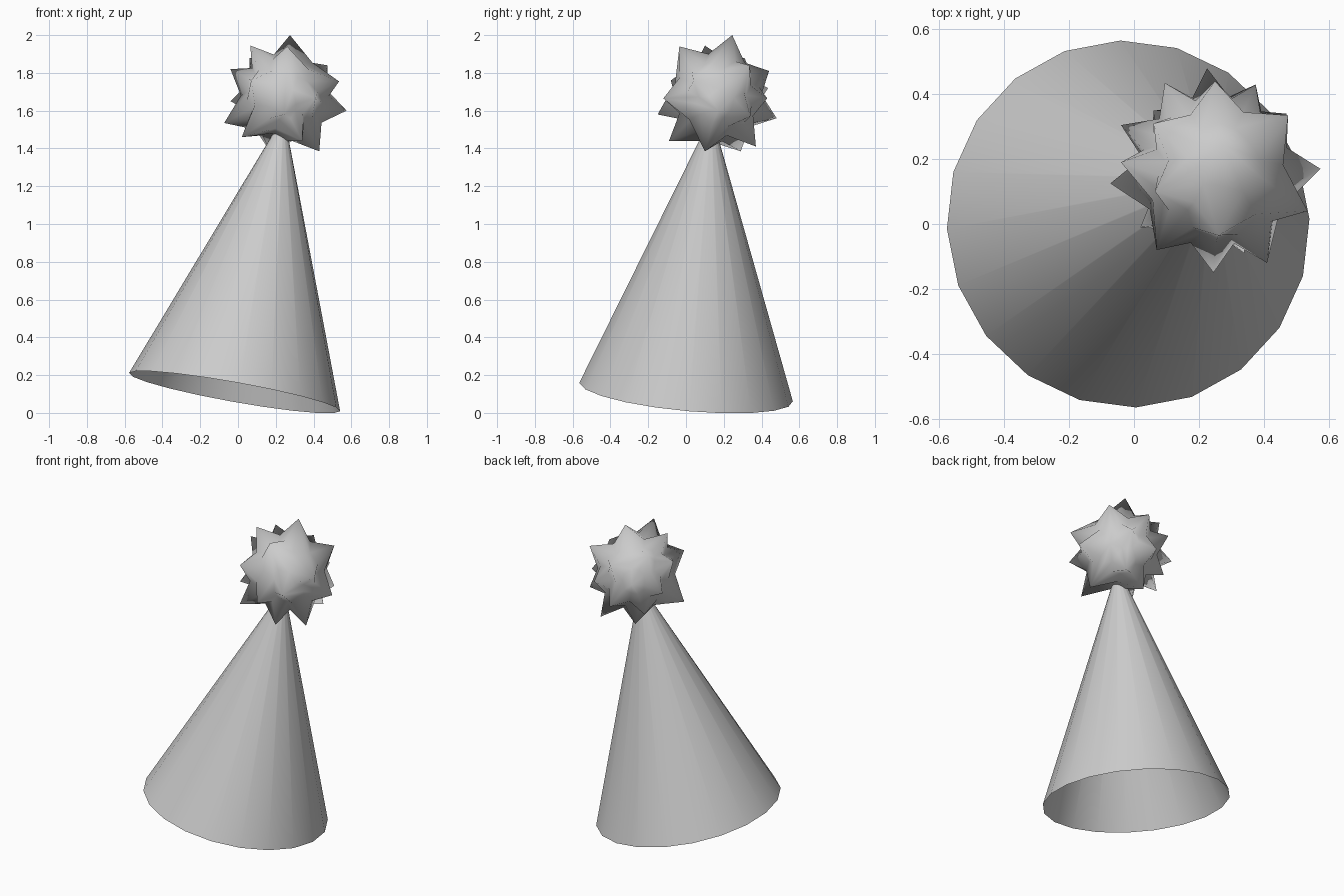
import bpy
import bmesh
import math
from mathutils import Vector, Matrix

default_cube = bpy.data.objects.get("Cube")
if default_cube:
    bpy.data.objects.remove(default_cube, do_unlink=True)

# One plain grey for the whole hat
grey = bpy.data.materials.new("plain_grey")
grey.use_nodes = True
colour = (0.6, 0.6, 0.6, 1)
grey.diffuse_color = colour
for node in grey.node_tree.nodes:
    if node.type == 'BSDF_PRINCIPLED':
        node.inputs["Base Color"].default_value = colour


def finish(bm, name):
    """Turn a bmesh into a smooth shaded object with the grey material."""
    bmesh.ops.recalc_face_normals(bm, faces=bm.faces)
    for face in bm.faces:
        face.smooth = True
    mesh = bpy.data.meshes.new(name)
    bm.to_mesh(mesh)
    bm.free()
    mesh.materials.append(grey)
    obj = bpy.data.objects.new(name, mesh)
    bpy.context.scene.collection.objects.link(obj)
    return obj


# Leaning open cone, its narrow end hidden in the ball
base_centre = Vector((-0.018, 0, 0.11))
cone_top = Vector((0.235, 0.132, 1.525))
axis = cone_top - base_centre
bm = bmesh.new()
bmesh.ops.create_cone(bm, cap_ends=False, segments=20, radius1=0.568,
                      radius2=0.02, depth=axis.length)
lean = Vector((0, 0, 1)).rotation_difference(axis).to_matrix().to_4x4()
place = Matrix.Translation((base_centre + cone_top) / 2) @ lean
bm.transform(place @ Matrix.Rotation(math.radians(2), 4, 'Z'))
finish(bm, "hat_cone")

# Tips of the spiky ball
ball_centre = Vector((0.25, 0.165, 1.67))
valley_radius, ridge_radius = 0.21, 0.235
tips = [
    # upper ring
    (0.275, 0.245, 2.0), (0.065, 0.1, 1.945), (0.26, -0.035, 1.94),
    (0.475, 0.335, 1.84), (0.06, 0.31, 1.88), (-0.04, 0.19, 1.82),
    (0.25, 0.44, 1.81), (0.07, -0.08, 1.76), (0.535, 0.04, 1.755),
    # middle ring
    (0.095, 0.435, 1.72), (0.375, 0.43, 1.665), (0.41, -0.12, 1.665),
    (-0.04, 0.305, 1.65), (0.575, 0.17, 1.6), (0.245, -0.15, 1.58),
    (0.47, 0.34, 1.57), (0.225, 0.48, 1.56), (-0.073, 0.125, 1.535),
    # lower ring
    (0.06, 0.35, 1.5), (0.02, -0.01, 1.46), (0.34, -0.09, 1.44),
    (0.37, 0.37, 1.41), (0.43, 0.1, 1.385), (0.17, 0.29, 1.385),
]
offsets = [Vector(tip) - ball_centre for tip in tips]

# Neighbouring tips come from the hull of their directions
hull = bmesh.new()
for offset in offsets:
    hull.verts.new(offset.normalized())
bmesh.ops.convex_hull(hull, input=hull.verts)

# Each hull triangle becomes a valley point joined to tips and ridge points
bm = bmesh.new()
tip_verts = {}
for vert in hull.verts:
    nearest = max(offsets, key=lambda o: o.normalized().dot(vert.co))
    tip_verts[vert] = bm.verts.new(ball_centre + nearest)
ridge_verts = {}
for edge in hull.edges:
    middle = (edge.verts[0].co + edge.verts[1].co).normalized()
    ridge_verts[edge] = bm.verts.new(ball_centre + middle * ridge_radius)
for face in hull.faces:
    direction = face.calc_center_median().normalized()
    valley = bm.verts.new(ball_centre + direction * valley_radius)
    for edge in face.edges:
        for end in edge.verts:
            bm.faces.new((tip_verts[end], ridge_verts[edge], valley))
hull.free()
finish(bm, "spiky_ball")
